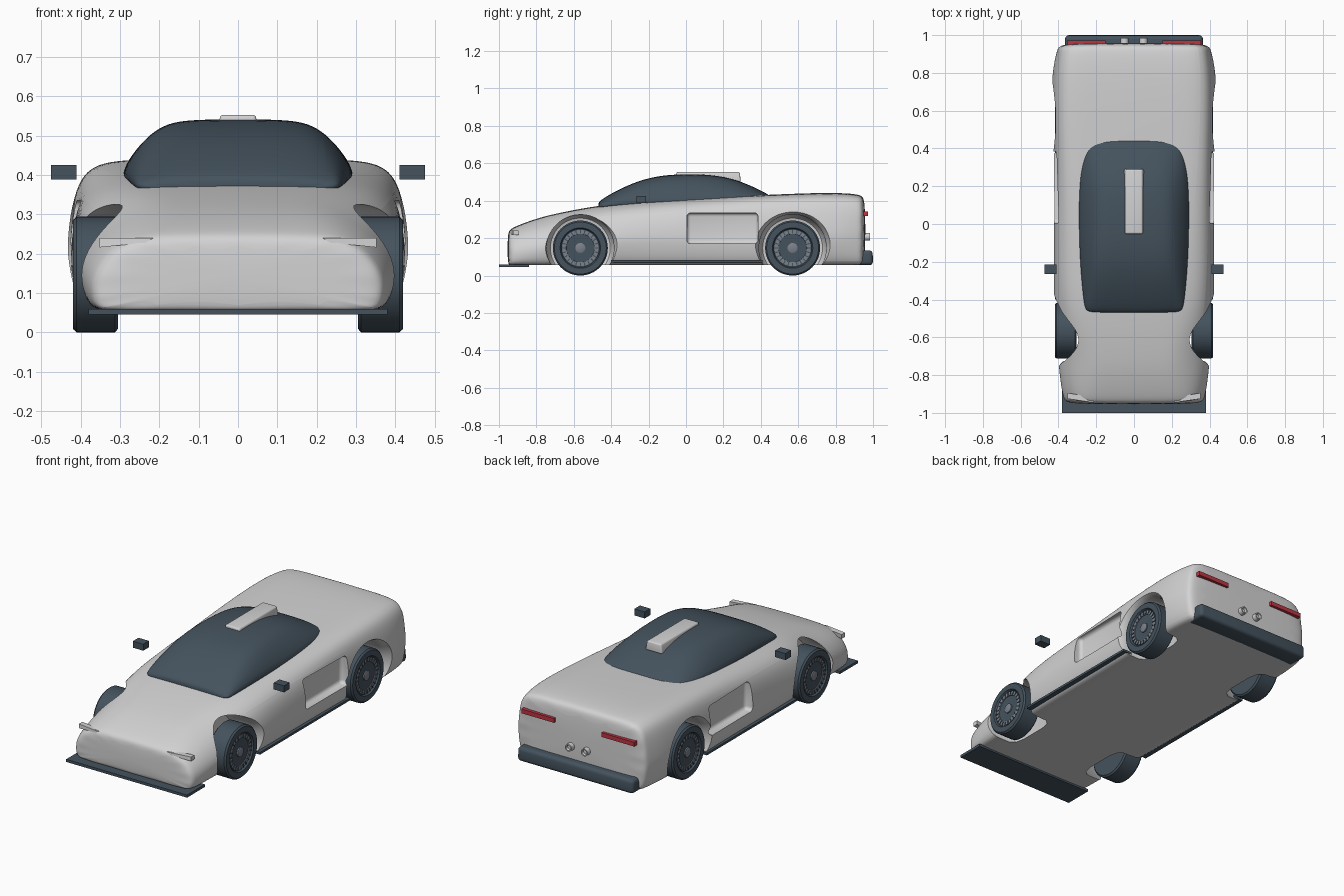
import bpy, bmesh, math
from mathutils import Matrix, Vector

if "Cube" in bpy.data.objects:
    bpy.data.objects.remove(bpy.data.objects["Cube"])


def material(name, r, g, b):
    m = bpy.data.materials.new(name)
    m.use_nodes = True
    m.diffuse_color = (r, g, b, 1)
    m.node_tree.nodes["Principled BSDF"].inputs["Base Color"].default_value = (r, g, b, 1)
    return m


PAINT = material("light grey paint", .65, .65, .66)
DARK = material("dark slate", .058, .085, .11)
RIM = material("wheel grey", .2, .22, .26)
RED = material("tail light red", .5, .035, .055)


def finish(name, bm, mat, angle=35):
    bmesh.ops.recalc_face_normals(bm, faces=bm.faces)
    mesh = bpy.data.meshes.new(name)
    bm.to_mesh(mesh)
    bm.free()
    mesh.materials.append(mat)
    ob = bpy.data.objects.new(name, mesh)
    bpy.context.collection.objects.link(ob)
    smooth(ob, angle)
    return ob


def activate(ob):
    bpy.ops.object.select_all(action='DESELECT')
    ob.select_set(True)
    bpy.context.view_layer.objects.active = ob


def smooth(ob, angle):
    activate(ob)
    bpy.ops.object.shade_smooth_by_angle(angle=math.radians(angle))


def apply_modifiers(ob, angle=35):
    activate(ob)
    bpy.ops.object.convert(target='MESH')
    smooth(ob, angle)


def box(name, mat, x, y, z, bevel=0, top=(1, 1)):
    """Box between pairs of limits; top scales the upper face."""
    bm = bmesh.new()
    bmesh.ops.create_cube(bm, size=1)
    for v in bm.verts:
        if v.co.z > 0:
            v.co.x *= top[0]
            v.co.y *= top[1]
        v.co = Vector([(a + b) / 2 + c * (b - a) for (a, b), c in zip((x, y, z), v.co)])
    if bevel:
        bmesh.ops.bevel(bm, geom=bm.edges[:], offset=bevel, segments=4, profile=.5, affect='EDGES')
    return finish(name, bm, mat)


def lathe(name, mat, profile, centre, axis='X', side=1, steps=48, angle=35):
    """Spin (distance along axis, radius) points around an axis."""
    bm = bmesh.new()
    rings = []
    for d, r in profile:
        ring = []
        for i in range(steps):
            a = math.tau * i / steps
            u, w = r * math.cos(a), r * math.sin(a)
            ring.append(bm.verts.new((side * d, u, w) if axis == 'X' else (u, d, w)))
        rings.append(ring)
    bridge(bm, rings)
    bmesh.ops.translate(bm, verts=bm.verts, vec=centre)
    return finish(name, bm, mat, angle)


def bridge(bm, rings):
    n = len(rings[0])
    for a, b in zip(rings, rings[1:]):
        for i in range(n):
            j = (i + 1) % n
            bm.faces.new((a[i], a[j], b[j], b[i]))
    bm.faces.new(rings[0])
    bm.faces.new(rings[-1][::-1])


def loft(name, mat, sections):
    """Smooth symmetric shell through half sections; first and last points lie on the centre line."""
    bm = bmesh.new()
    rings = []
    for y, half in sections:
        outline = half + [(-x, z) for x, z in half[-2:0:-1]]
        rings.append([bm.verts.new((x, y, z)) for x, z in outline])
    bridge(bm, rings)
    ob = finish(name, bm, mat)
    sub = ob.modifiers.new("round", 'SUBSURF')
    sub.levels = sub.render_levels = 3
    return ob


def mirrored(make):
    for side, word in ((1, "left"), (-1, "right")):
        make(side, word)


def span(side, a, b):
    return sorted((side * a, side * b))


# Body shell: y, sill width, waist width, waist z, shoulder width, shoulder z, deck width, deck z
BODY = [
    (-.955, .34, .345, .14, .30, .20, .24, .225),
    (-.935, .365, .375, .15, .32, .22, .25, .25),
    (-.80, .375, .395, .17, .345, .25, .23, .30),
    (-.68, .38, .405, .20, .335, .28, .23, .33),
    (-.45, .395, .425, .22, .385, .335, .28, .373),
    (-.20, .40, .425, .23, .40, .35, .30, .395),
    (.10, .40, .425, .23, .405, .36, .33, .41),
    (.40, .405, .425, .23, .41, .37, .36, .425),
    (.77, .41, .445, .24, .42, .37, .375, .44),
    (.93, .39, .405, .24, .395, .35, .36, .43),
    (.96, .38, .395, .24, .385, .345, .35, .41),
]
sections = []
for y, wb, w, zm, ws, zs, wt, zt in BODY:
    sections.append((y, [(0, .055), (wb - .05, .055), (wb, .058), (w, zm - .06), (w, zm),
                         (ws, zs), (wt, zt), (wt * .6, zt + .004), (0, zt + .006)]))
body = loft("body", PAINT, sections)

# Wheel arches and side intakes are cut from the shell
FRONT_Y, REAR_Y, AXLE_Z, RADIUS = -.565, .57, .147, .147
cutters = []


def cut_side(side, word):
    for y, inner in ((FRONT_Y, .235), (REAR_Y, .27)):
        arch = [(inner, .12), (inner + .012, .16), (inner + .04, .178), (.38, .18), (.41, .19), (.43, .203), (.5, .21)]
        cutters.append(lathe("arch_cutter_" + word, PAINT, arch, (0, y, AXLE_Z), side=side, steps=64))
    cutters.append(box("intake_cutter_" + word, PAINT, span(side, .375, .50), (.005, .385), (.17, .335), .02))


mirrored(cut_side)
for cutter in cutters:
    mod = body.modifiers.new("cut", 'BOOLEAN')
    mod.operation, mod.solver, mod.object = 'DIFFERENCE', 'EXACT', cutter
    cutter.hide_render = True
apply_modifiers(body, 40)
for cutter in cutters:
    bpy.data.objects.remove(cutter)

# Cabin canopy: y, base width, waist z, roof width, roof z
CABIN = [
    (-.47, .245, .37, .23, .385),
    (-.455, .265, .385, .24, .41),
    (-.23, .29, .42, .22, .528),
    (.0, .298, .42, .21, .546),
    (.2, .298, .43, .20, .535),
    (.34, .285, .425, .2, .485),
    (.44, .25, .41, .21, .435),
    (.45, .24, .40, .2, .42),
]
cabin = loft("cabin", DARK, [(y, [(0, .35), (w, .35), (w, z), (wt, zt - .015), (wt * .6, zt), (0, zt)])
                             for y, w, z, wt, zt in CABIN])
apply_modifiers(cabin)

# Roof scoop, splitter and rear bumper
box("roof_scoop", PAINT, (-.053, .053), (-.055, .292), (.50, .553), .008, (.85, .98))
box("front_splitter", DARK, (-.38, .38), (-1, -.84), (.045, .06))
box("rear_bumper", DARK, (-.365, .365), (.88, 1), (.055, .135), .02, (1, .96))


def wheel(side, word, y, end):
    centre = (0, y, AXLE_Z)
    tyre = [(.305, .10), (.305, .138), (.313, RADIUS), (.41, RADIUS), (.419, .139),
            (.419, .108), (.409, .102), (.406, .03)]
    lathe(f"{end}_{word}_tyre", DARK, tyre, centre, side=side)
    lathe(f"{end}_{word}_rim", RIM, [(.40, .097), (.412, .097), (.412, .076), (.40, .074)], centre, side=side)
    lathe(f"{end}_{word}_hub", RIM, [(.40, .027), (.413, .027), (.416, .02)], centre, side=side, steps=24)
    # Fine dark blades crossing the rim
    bm = bmesh.new()
    count = 24
    for i in range(count):
        place = Matrix.Translation((side * .411, y, AXLE_Z)) @ Matrix.Rotation(math.tau * i / count, 4, 'X')
        place = place @ Matrix.Translation((0, 0, .089)) @ Matrix.Diagonal((.008, .006, .02, 1))
        bmesh.ops.create_cube(bm, size=1, matrix=place)
    finish(f"{end}_{word}_blades", bm, DARK)


def side_parts(side, word):
    wheel(side, word, FRONT_Y, "front")
    wheel(side, word, REAR_Y, "rear")
    box(word + "_mirror", DARK, span(side, .41, .475), (-.265, -.215), (.388, .425))
    box(word + "_sill", DARK, span(side, .36, .418), (-.40, .41), (.07, .083))
    box(word + "_tail_light", RED, span(side, .15, .355), (.94, .972), (.318, .342))
    lathe(word + "_exhaust", PAINT, [(.93, .021), (.985, .021), (.985, .015), (.972, .013)],
          (side * .05, 0, .207), axis='Y', steps=24)
    # Headlight bar tapers towards the middle
    lamp = box(word + "_headlight", PAINT, span(side, .215, .352), (-.925, -.895), (.216, .24))
    for v in lamp.data.vertices:
        if abs(v.co.x) < .3:
            v.co.y -= .02
            if v.co.z < .23:
                v.co.z += .012
                v.co.x += side * .02


mirrored(side_parts)
